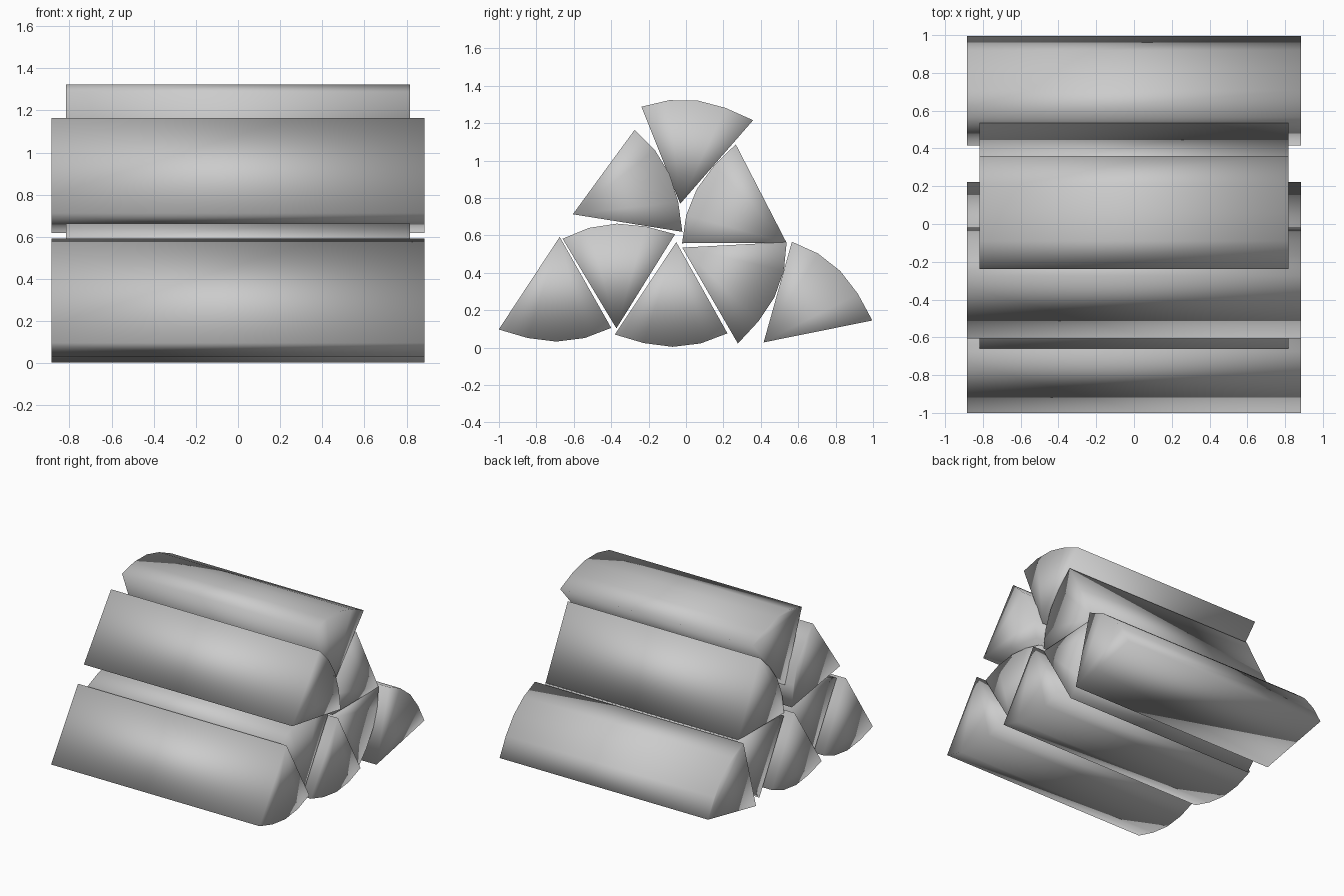
import bpy, bmesh
from math import radians, cos, sin

if "Cube" in bpy.data.objects:
    bpy.data.objects.remove(bpy.data.objects["Cube"])

# Split-log cross-section: (degrees clockwise from the short side, radius from the core edge)
BARK = [(0, 0.559), (15.7, 0.557), (31.3, 0.560), (47.1, 0.567), (62.9, 0.593)]


def split_log(name, y, z, angle, half):
    """Wedge-shaped log along x; (y, z) is the core edge, angle the short side."""
    profile = [(y, z)]
    for a, r in BARK:
        t = radians(angle - a)
        profile.append((y + r * cos(t), z + r * sin(t)))
    bm = bmesh.new()
    left = [bm.verts.new((-half, py, pz)) for py, pz in profile]
    right = [bm.verts.new((half, py, pz)) for py, pz in profile]
    n = len(profile)
    bm.faces.new(left)
    bm.faces.new(right[::-1])
    for i in range(n):
        j = (i + 1) % n
        bm.faces.new((left[i], right[i], right[j], left[j]))
    bmesh.ops.recalc_face_normals(bm, faces=bm.faces)
    for f in bm.faces:
        f.smooth = True
    mesh = bpy.data.meshes.new(name)
    bm.to_mesh(mesh)
    bm.free()
    bpy.context.collection.objects.link(bpy.data.objects.new(name, mesh))


LONG, SHORT = 0.885, 0.817

# Bottom row, alternating bark-down and bark-up
split_log("log_bottom_front", -0.675, 0.592, 299.5, LONG)
split_log("log_bottom_front_gap", -0.372, 0.103, 121.0, SHORT)
split_log("log_bottom_middle", -0.052, 0.564, 299.3, LONG)
split_log("log_bottom_back_gap", -0.020, 0.535, 3.0, SHORT)
split_log("log_bottom_back", 0.415, 0.028, 74.3, LONG)

# Second row
split_log("log_second_front", -0.605, 0.713, 53.8, LONG)
split_log("log_second_back", 0.538, 0.560, 180.2, SHORT)

# Top log
split_log("log_top", -0.031, 0.769, 111.8, SHORT)
